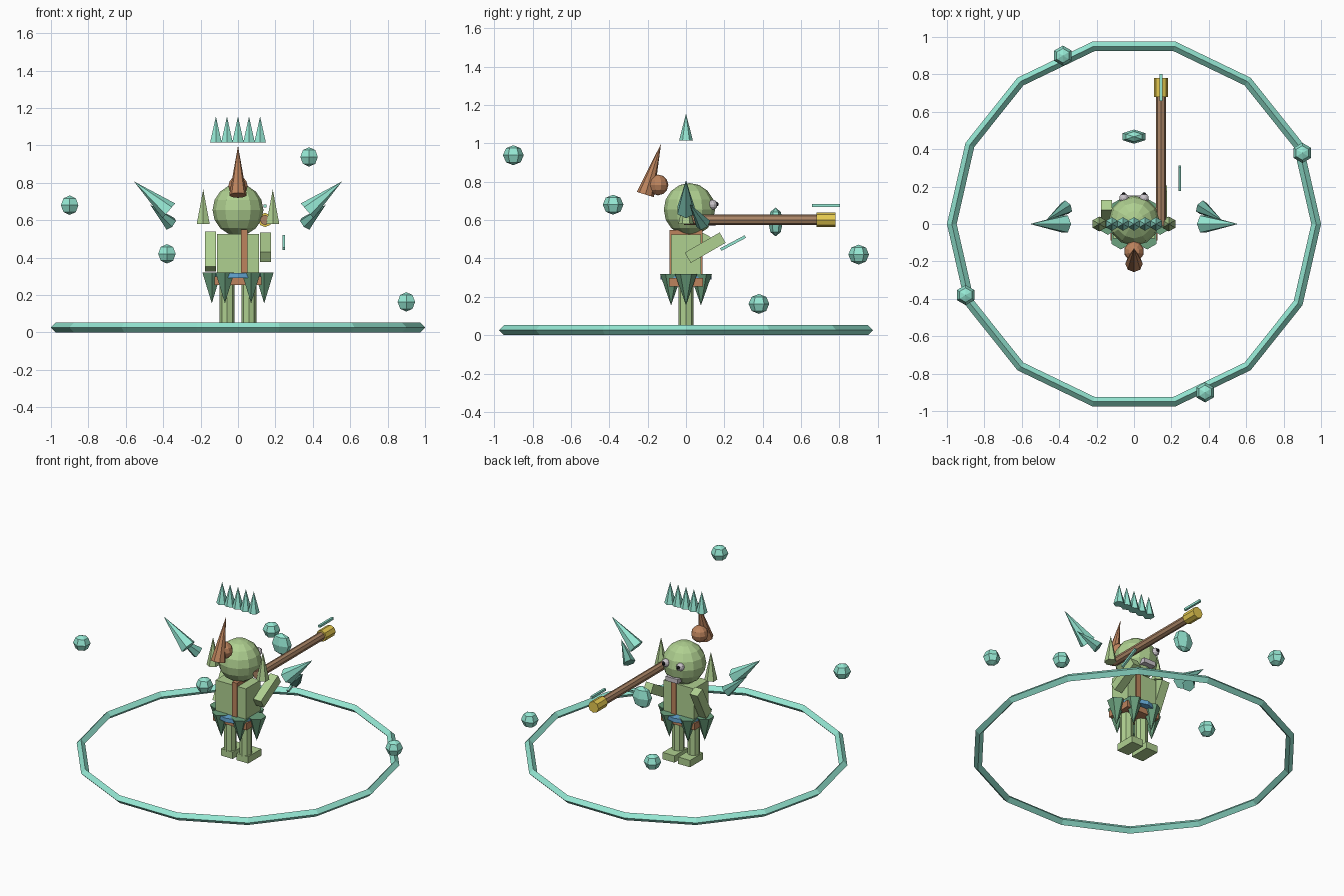
import bpy
import bmesh
from math import radians, sin, cos, tau
from mathutils import Vector, Matrix

if "Cube" in bpy.data.objects:
    bpy.data.objects.remove(bpy.data.objects["Cube"])


def material(name, r, g, b):
    m = bpy.data.materials.new(name)
    m.use_nodes = True
    m.diffuse_color = (r, g, b, 1)
    m.node_tree.nodes["Principled BSDF"].inputs["Base Color"].default_value = (r, g, b, 1)
    return m


SKIN = material("skin_green", .43, .63, .28)
TEAL = material("crystal_teal", .30, .80, .65)
DEEP = material("crystal_deep_teal", .15, .42, .34)
LEAF = material("leaf_green", .15, .36, .21)
HAIR = material("hair_brown", .51, .23, .11)
WOOD = material("staff_brown", .40, .23, .13)
GOLD = material("gold", .78, .58, .08)
BLUE = material("cloth_blue", .13, .39, .66)
GREY = material("pale_grey", .60, .56, .60)
DARK = material("pupil_black", .01, .01, .012)


def finish(name, bm, mat, matrix):
    bm.transform(matrix)
    mesh = bpy.data.meshes.new(name)
    bm.to_mesh(mesh)
    bm.free()
    mesh.materials.append(mat)
    ob = bpy.data.objects.new(name, mesh)
    bpy.context.collection.objects.link(ob)


def box(name, mat, centre, size, tilt=0):
    """Box, tilted about x by degrees."""
    bm = bmesh.new()
    bmesh.ops.create_cube(bm, size=1)
    m = Matrix.Translation(centre) @ Matrix.Rotation(radians(tilt), 4, 'X')
    finish(name, bm, mat, m @ Matrix.Diagonal((*size, 1)))


def ball(name, mat, centre, size, segments=12, rings=8):
    bm = bmesh.new()
    bmesh.ops.create_uvsphere(bm, u_segments=segments, v_segments=rings, radius=1)
    finish(name, bm, mat, Matrix.Translation(centre) @ Matrix.Diagonal((*size, 1)))


def cone(name, mat, start, end, r1, r2=0, sides=6):
    """Cone or cylinder running from start to end."""
    a, b = Vector(start), Vector(end)
    axis = b - a
    bm = bmesh.new()
    bmesh.ops.create_cone(bm, cap_ends=True, segments=sides, radius1=r1,
                          radius2=r2, depth=axis.length)
    bmesh.ops.remove_doubles(bm, verts=bm.verts, dist=1e-5)
    turn = axis.to_track_quat('Z', 'Y').to_matrix().to_4x4() if axis.xy.length > 1e-4 \
        else Matrix.Rotation(0 if axis.z > 0 else radians(180), 4, 'X')
    finish(name, bm, mat, Matrix.Translation((a + b) / 2) @ turn)


# Ground ring
bpy.ops.mesh.primitive_torus_add(major_segments=14, minor_segments=4, location=(0, 0, .026),
                                 major_radius=.974, minor_radius=.026)
ring = bpy.context.object
ring.name = "ground_ring"
ring.data.materials.append(TEAL)

# Body
box("torso", SKIN, (0, 0, .40), (.225, .155, .25))
box("chest_strap", HAIR, (.034, 0, .412), (.036, .172, .275))
box("belt", HAIR, (0, 0, .275), (.25, .175, .045))
cone("waist_cloth", BLUE, (0, 0, .29), (0, 0, .318), .132, .132, 12)

# Leaf skirt
for i in range(6):
    a = tau * i / 6
    x, y = .14 * cos(a), .09 * sin(a)
    cone(f"skirt_leaf_{i + 1}", LEAF, (x, y, .32), (x, y, .155), .058)

# Paired parts
for side, s in (("left", 1), ("right", -1)):
    cone(side + "_leg", SKIN, (s * .058, 0, .04), (s * .058, 0, .29), .04, .04, 8)
    box(side + "_foot", SKIN, (s * .058, .033, .026), (.088, .14, .046))
    cone(side + "_ear", SKIN, (s * .186, 0, .58), (s * .186, 0, .765), .04)
    ball(side + "_eye", GREY, (s * .054, .138, .68), (.026, .026, .026), 10, 6)
    ball(side + "_pupil", DARK, (s * .055, .158, .683), (.012, .012, .012), 8, 6)
    cone(side + "_large_wing_crystal", TEAL, (s * .37, 0, .65), (s * .556, 0, .807), .052)
    cone(side + "_small_wing_crystal", DEEP, (s * .36, .09, .58), (s * .47, .02, .683), .04)

# Arms
box("left_arm", SKIN, (.147, .1, .456), (.058, .062, .21), -60)
box("right_arm", SKIN, (-.147, .054, .432), (.058, .062, .21), -27)

# Head
ball("head", SKIN, (0, .018, .655), (.136, .134, .138))
box("mouth", GREY, (0, .13, .583), (.09, .045, .03))
ball("hair_bun", HAIR, (0, -.146, .783), (.054, .054, .054), 10, 6)
cone("hair_tail", HAIR, (0, -.212, .733), (0, -.13, .998), .047, sides=8)

# Floating crown
for i in range(5):
    x = .059 * (i - 2)
    cone(f"crown_spike_{i + 1}", TEAL, (x, 0, 1.015), (x, 0, 1.155), .036)

# Staff with floating slivers
cone("staff", WOOD, (.145, -.01, .601), (.145, .72, .601), .027, .027, 8)
cone("staff_cap", GOLD, (.145, .68, .601), (.145, .78, .601), .038, .038, 8)
box("staff_sliver", TEAL, (.145, .73, .675), (.015, .145, .015))
box("hand_sliver", TEAL, (.245, .245, .48), (.015, .145, .015), 28)

# Floating gems
ball("front_gem", TEAL, (0, .467, .59), (.07, .038, .075), 6, 4)
for i, (x, y, z) in enumerate(((.38, -.9, .938), (-.9, -.38, .68),
                               (-.38, .9, .42), (.9, .38, .163))):
    ball(f"orbit_gem_{i + 1}", TEAL, (x, y, z), (.054, .054, .052), 6, 4)
